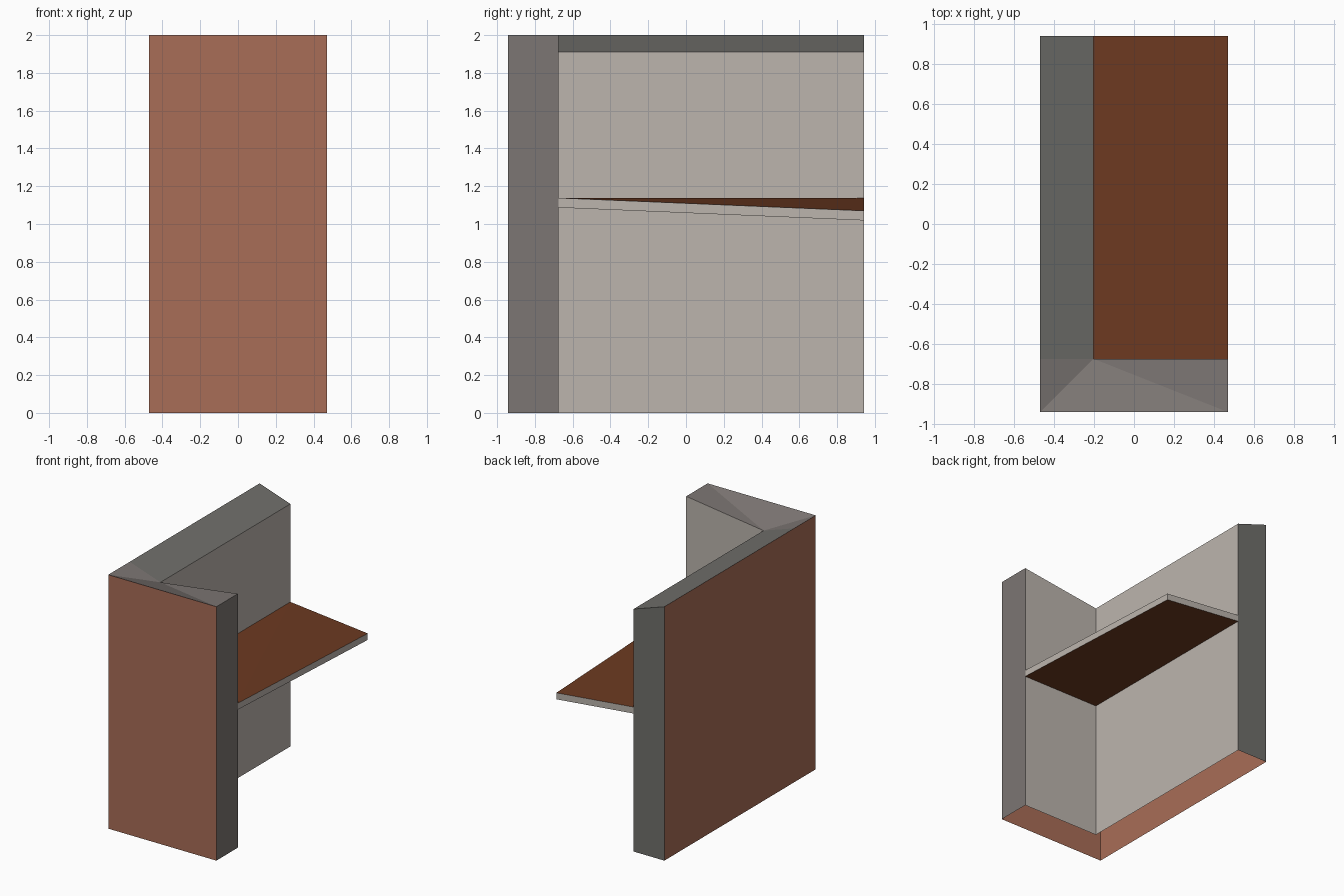
import bpy, bmesh

if "Cube" in bpy.data.objects:
    bpy.data.objects.remove(bpy.data.objects["Cube"])

HX, HY, H = 0.471, 0.942, 2.0      # half width, half depth, height
IX, IY = -0.203, -0.675            # inner faces of the two walls


def linear(hexa):
    out = []
    for i in (0, 2, 4):
        c = int(hexa[i:i + 2], 16) / 255
        out.append(c / 12.92 if c <= 0.04045 else ((c + 0.055) / 1.055) ** 2.4)
    return (*out, 1.0)


def material(name, hexa):
    m = bpy.data.materials.new(name)
    m.diffuse_color = linear(hexa)
    m.use_nodes = True
    m.node_tree.nodes["Principled BSDF"].inputs["Base Color"].default_value = m.diffuse_color
    return m


MATS = [material("terracotta", "A96D57"), material("pale_stone", "BCB5AE"),
        material("warm_grey", "7C7673"), material("neutral_grey", "706F6B"),
        material("dark_brown", "6D3A21")]
TERRACOTTA, PALE, WARM, NEUTRAL, BROWN = range(5)


def prism(points, faces, z0, z1):
    """Extrude a flat plan upwards into a closed prism."""
    bm = bmesh.new()
    low = [bm.verts.new((x, y, z0)) for x, y in points]
    high = [bm.verts.new((x, y, z1)) for x, y in points]
    use = {}
    for f in faces:
        bm.faces.new([high[i] for i in f])
        bm.faces.new([low[i] for i in reversed(f)])
        for a, b in zip(f, f[1:] + f[:1]):
            use[a, b] = True
    for a, b in use:
        if (b, a) not in use:
            bm.faces.new((low[a], low[b], high[b], high[a]))
    bm.normal_update()
    return bm, low, high


def finish(bm, name):
    me = bpy.data.meshes.new(name)
    bm.to_mesh(me)
    bm.free()
    for m in MATS:
        me.materials.append(m)
    ob = bpy.data.objects.new(name, me)
    bpy.context.collection.objects.link(ob)


# corner wall: L-shaped plan, open underneath
plan = [(-HX, -HY), (HX, -HY), (HX, IY), (IX, IY), (-HX, IY), (IX, HY), (-HX, HY)]
bm, low, high = prism(plan, [[3, 4, 0], [3, 0, 1], [3, 1, 2], [4, 3, 5, 6]], 0, H)
for f in bm.faces:
    n, c = f.normal, f.calc_center_median()
    if n.z > 0.5:
        f.material_index = WARM if c.y < IY else NEUTRAL
    elif n.x < -0.5 or n.y < -0.5:
        f.material_index = TERRACOTTA
    elif n.x > 0.5 and c.x > 0:
        f.material_index = WARM            # end of front wall
    elif n.y > 0.5 and c.y > 0:
        f.material_index = NEUTRAL         # end of left wall
    else:
        f.material_index = PALE
for i in (3, 5):                           # tops slope inwards
    high[i].co.z -= 0.09
bmesh.ops.delete(bm, geom=[f for f in bm.faces if f.normal.z < -0.5], context='FACES')
finish(bm, "corner_wall")

# shelf: thin slab whose free corner sags
plan = [(IX, IY), (HX, IY), (HX, HY), (IX, HY)]
bm, low, high = prism(plan, [[0, 1, 3], [1, 2, 3]], 1.087, 1.138)
for f in bm.faces:
    f.material_index = BROWN if abs(f.normal.z) > 0.5 else PALE
for v in (low[2], high[2]):
    v.co.z -= 0.068
bmesh.ops.delete(bm, geom=[f for f in bm.faces if f.normal.x < -0.5 or f.normal.y < -0.5],
                 context='FACES')
finish(bm, "shelf")
